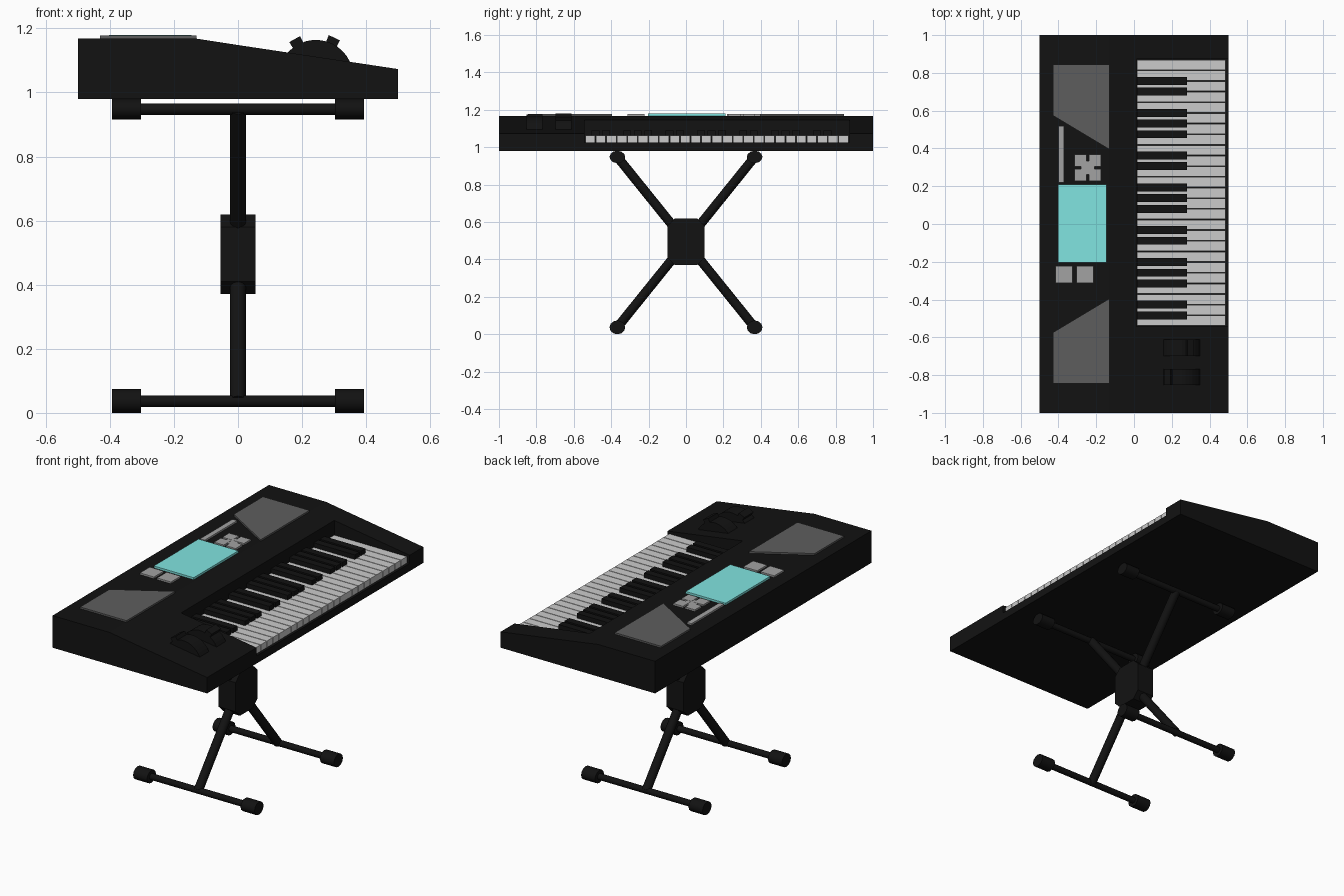
import bpy, bmesh, math
from mathutils import Vector

if "Cube" in bpy.data.objects:
    bpy.data.objects.remove(bpy.data.objects["Cube"])


def material(name, r, g, b):
    m = bpy.data.materials.new(name)
    m.diffuse_color = (r, g, b, 1)
    m.use_nodes = True
    m.node_tree.nodes["Principled BSDF"].inputs["Base Color"].default_value = m.diffuse_color
    return m


BLACK = material("black_plastic", 0.006, 0.006, 0.006)
DARK = material("speaker_grey", 0.11, 0.11, 0.11)
GREY = material("button_grey", 0.36, 0.36, 0.36)
IVORY = material("key_white", 0.62, 0.62, 0.62)
TEAL = material("screen_teal", 0.22, 0.78, 0.75)


def finish(bm, name, mat):
    bmesh.ops.recalc_face_normals(bm, faces=bm.faces)
    me = bpy.data.meshes.new(name)
    bm.to_mesh(me)
    bm.free()
    ob = bpy.data.objects.new(name, me)
    bpy.context.collection.objects.link(ob)
    me.materials.append(mat)
    return ob


def prism(name, points, direction, mat):
    """Extrude a flat polygon of 3D points along a direction."""
    bm = bmesh.new()
    f = bm.faces.new([bm.verts.new(p) for p in points])
    geom = bmesh.ops.extrude_face_region(bm, geom=[f])["geom"]
    verts = [v for v in geom if isinstance(v, bmesh.types.BMVert)]
    bmesh.ops.translate(bm, verts=verts, vec=direction)
    return finish(bm, name, mat)


def box(name, x0, x1, y0, y1, z0, z1, mat):
    pts = [(x0, y0, z0), (x1, y0, z0), (x1, y1, z0), (x0, y1, z0)]
    return prism(name, pts, (0, 0, z1 - z0), mat)


def rod(name, a, b, r, mat, sides=12):
    a, b = Vector(a), Vector(b)
    bm = bmesh.new()
    bmesh.ops.create_cone(bm, cap_ends=True, segments=sides, radius1=r, radius2=r,
                          depth=(b - a).length)
    ob = finish(bm, name, mat)
    ob.location = (a + b) / 2
    ob.rotation_mode = 'QUATERNION'
    ob.rotation_quaternion = (b - a).to_track_quat('Z', 'Y')
    for p in ob.data.polygons:
        p.use_smooth = len(p.vertices) == 4
    bm = bmesh.new()
    bm.from_mesh(ob.data)
    for e in bm.edges:
        e.smooth = all(len(f.verts) == 4 for f in e.link_faces)
    bm.to_mesh(ob.data)
    bm.free()
    return ob


# Body: side profile extruded along the length, with the key well cut out
profile = [(-0.5, 0.98), (0.5, 0.98), (0.5, 1.073), (0.02, 1.145), (-0.13, 1.168), (-0.5, 1.168)]
body = prism("keyboard_body", [(x, -1, z) for x, z in profile], (0, 2, 0), BLACK)
well = box("key_well_cutter", 0.012, 0.6, -0.543, 0.873, 1.025, 1.4, BLACK)
well.hide_render = True
mod = body.modifiers.new("key_well", 'BOOLEAN')
mod.object = well
mod.solver = 'EXACT'
bpy.context.view_layer.objects.active = body
bpy.ops.object.modifier_apply(modifier=mod.name)
bpy.data.objects.remove(well)

# Keys: 25 white keys, black ones on the usual octave gaps
KEY0, COUNT = -0.54, 25
pitch = 1.41 / COUNT
for i in range(COUNT):
    y = KEY0 + i * pitch
    box(f"white_key_{i + 1}", 0.015, 0.485, y + 0.002, y + pitch - 0.002, 1.025, 1.063, IVORY)
    if i and i % 7 in (1, 2, 4, 5, 6):
        box(f"black_key_{i}", 0.015, 0.28, y - 0.021, y + 0.021, 1.04, 1.09, BLACK)

# Speaker grilles at both ends
for side, s in (("left", -1), ("right", 1)):
    pts = [(-0.43, 0.845), (-0.13, 0.845), (-0.13, 0.395), (-0.43, 0.575)]
    prism(f"speaker_grille_{side}", [(x, s * y, 1.16) for x, y in pts], (0, 0, 0.018), DARK)

# Control panel: screen, slider strip, buttons and four-way pad
box("screen", -0.403, -0.145, -0.203, 0.21, 1.16, 1.18, TEAL)
box("slider_strip", -0.40, -0.37, 0.22, 0.52, 1.16, 1.178, GREY)
for i, x in enumerate((-0.415, -0.305)):
    box(f"panel_button_{i + 1}", x, x + 0.09, -0.313, -0.223, 1.16, 1.178, GREY)
cx, cy = -0.245, 0.298
for i, (sx, sy) in enumerate(((-1, -1), (-1, 1), (1, -1), (1, 1))):
    xs = sorted((cx + sx * 0.007, cx + sx * 0.07))
    ys = sorted((cy + sy * 0.007, cy + sy * 0.07))
    box(f"pad_button_{i + 1}", *xs, *ys, 1.16, 1.178, GREY)
box("pad_centre", cx - 0.035, cx + 0.035, cy - 0.035, cy + 0.035, 1.16, 1.177, GREY)


# Control wheels: exposed arc with one raised grip tooth each
def wheel(name, y, tooth):
    c, r, tip, half = (0.243, 1.047), 0.117, 0.138, 9
    steps = [a for a in range(5, 176, 10) if abs(a - tooth) > half + 1]
    pts = [(a, r) for a in steps]
    pts += [(tooth - half, r - 0.001), (tooth - half + 1, tip),
            (tooth + half - 1, tip), (tooth + half, r - 0.001)]
    pts.sort()
    ring = [(c[0] + q * math.cos(math.radians(a)), y - 0.043,
             c[1] + q * math.sin(math.radians(a))) for a, q in pts]
    prism(name, ring, (0, 0.086, 0), BLACK)


wheel("pitch_wheel", -0.81, 119)
wheel("modulation_wheel", -0.655, 65)

# Stand: crossed legs and chamfered hub
BOT, TOP, Y = 0.037, 0.948, 0.367
for side, s in (("a", 1), ("b", -1)):
    rod(f"stand_leg_{side}", (0, -s * Y, BOT), (0, s * Y, TOP), 0.025, BLACK)
hub = [(-0.1, -0.085), (-0.06, -0.124), (0.06, -0.124), (0.1, -0.085),
       (0.1, 0.085), (0.06, 0.124), (-0.06, 0.124), (-0.1, 0.085)]
prism("stand_hub", [(-0.055, y, 0.495 + z) for y, z in hub], (0.11, 0, 0), BLACK)

# Cross bars with rubber end caps
for level, z, h in (("foot", BOT, 0.037), ("support", TOP, 0.033)):
    for side, y in (("front", -Y), ("back", Y)):
        rod(f"{level}_bar_{side}", (-0.37, y, z), (0.37, y, z), 0.018, BLACK)
        for end, s in (("left", -1), ("right", 1)):
            cap = rod(f"{level}_cap_{side}_{end}", (s * 0.303, y, z), (s * 0.393, y, z), 1, BLACK)
            # flatten to an oval: find which local axis points up
            up = cap.rotation_quaternion.inverted() @ Vector((0, 0, 1))
            cap.scale = (h, 0.042, 1) if abs(up.x) > 0.5 else (0.042, h, 1)
